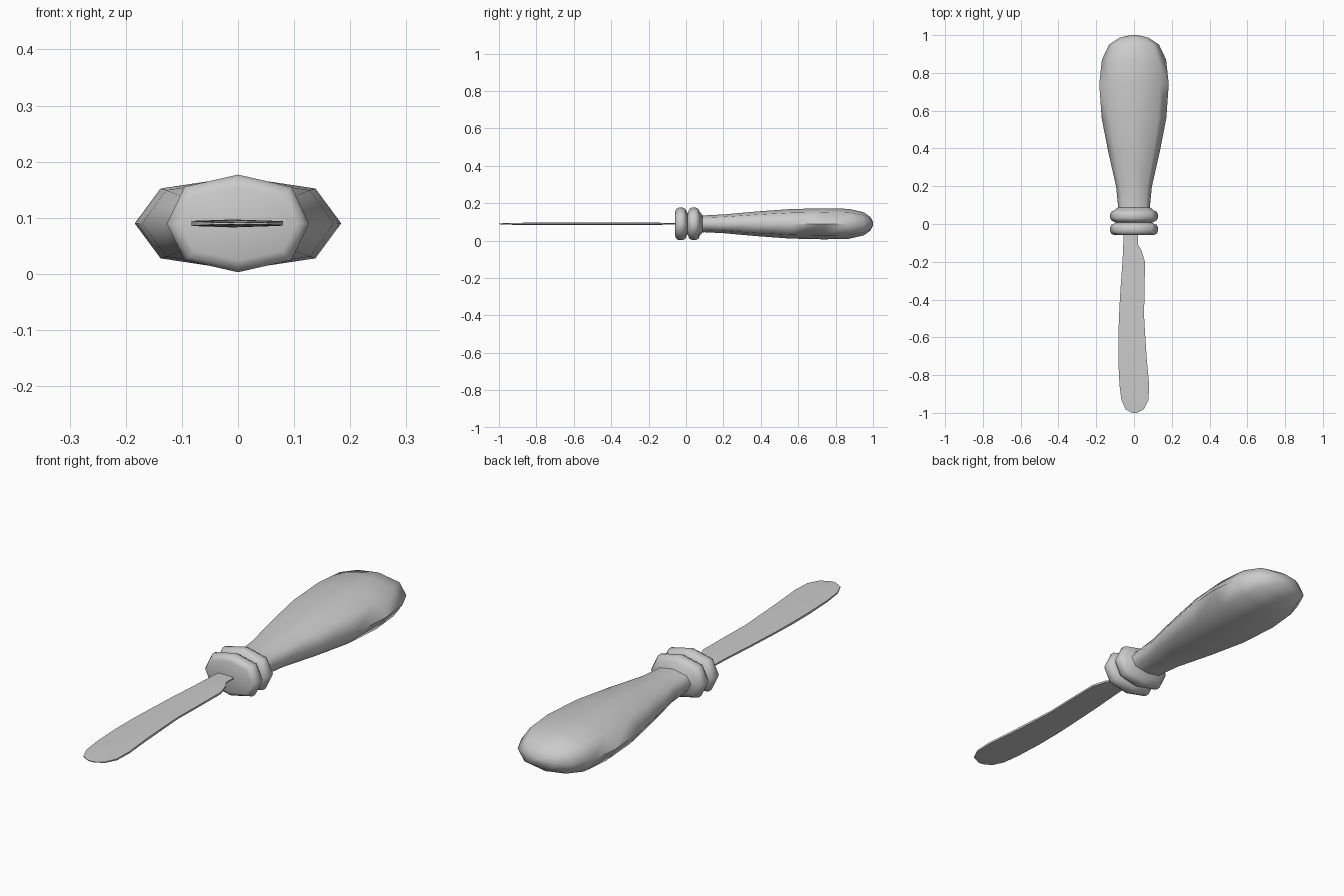
import bpy, math

if "Cube" in bpy.data.objects:
    bpy.data.objects.remove(bpy.data.objects["Cube"])

ZC = 0.09  # height of the centre line


def make_object(name, rings, angle):
    """Skin a list of equal-length vertex rings and cap both ends."""
    n = len(rings[0])
    verts = [v for ring in rings for v in ring]
    faces = []
    for i in range(len(rings) - 1):
        for j in range(n):
            k = (j + 1) % n
            faces.append((i * n + j, i * n + k, (i + 1) * n + k, (i + 1) * n + j))
    faces.append(tuple(reversed(range(n))))
    faces.append(tuple(range((len(rings) - 1) * n, len(rings) * n)))
    mesh = bpy.data.meshes.new(name)
    mesh.from_pydata(verts, [], faces)
    obj = bpy.data.objects.new(name, mesh)
    bpy.context.collection.objects.link(obj)
    bpy.ops.object.select_all(action='DESELECT')
    bpy.context.view_layer.objects.active = obj
    obj.select_set(True)
    # consistent outward normals
    bpy.ops.object.mode_set(mode='EDIT')
    bpy.ops.mesh.select_all(action='SELECT')
    bpy.ops.mesh.normals_make_consistent(inside=False)
    bpy.ops.object.mode_set(mode='OBJECT')
    bpy.ops.object.shade_smooth_by_angle(angle=math.radians(angle))
    return obj


# Eight-sided flattened cross-section
SECTION = [(1, 0), (.75, .75), (0, 1), (-.75, .75),
           (-1, 0), (-.75, -.75), (0, -1), (.75, -.75)]


def oct_ring(y, w, h):
    return [(w * a, y, ZC + h * b) for a, b in SECTION]


# Handle: y, half width, half height
handle = [(.05, .088, .047), (.10, .085, .045), (.20, .095, .050),
          (.38, .136, .066), (.56, .171, .079), (.74, .184, .083),
          (.87, .170, .080), (.95, .132, .062), (.987, .075, .036),
          (1.0, .015, .008)]
make_object("handle", [oct_ring(*s) for s in handle], 70)

# Collar: two rounded beads with a groove between them
bead = [(-.030, .105, .066), (-.024, .119, .080), (-.010, .127, .087),
        (.010, .127, .087), (.024, .119, .080), (.030, .105, .066)]
collar = [(y + c, w, h) for c in (-.028, .042) for y, w, h in bead]
collar.insert(6, (.007, .095, .056))
collar.append((.088, .086, .046))
make_object("collar", [oct_ring(*s) for s in collar], 70)

# Blade: y, left x, right x, half thickness at the middle
blade = [(-.03, -.053, .020, .004), (-.11, -.057, .021, .004),
         (-.14, -.058, .040, .006), (-.20, -.061, .058, .006),
         (-.35, -.072, .056, .006), (-.48, -.079, .053, .006),
         (-.60, -.083, .060, .007), (-.72, -.083, .068, .007),
         (-.85, -.077, .080, .006), (-.93, -.067, .077, .005),
         (-.98, -.045, .053, .003), (-1.0, -.010, .014, .002)]


def blade_ring(y, l, r, t):
    m, e = (l + r) / 2, t * .65
    return [(l, y, ZC - e), (m, y, ZC - t), (r, y, ZC - e),
            (r, y, ZC + e), (m, y, ZC + t), (l, y, ZC + e)]


make_object("blade", [blade_ring(*s) for s in blade], 30)
